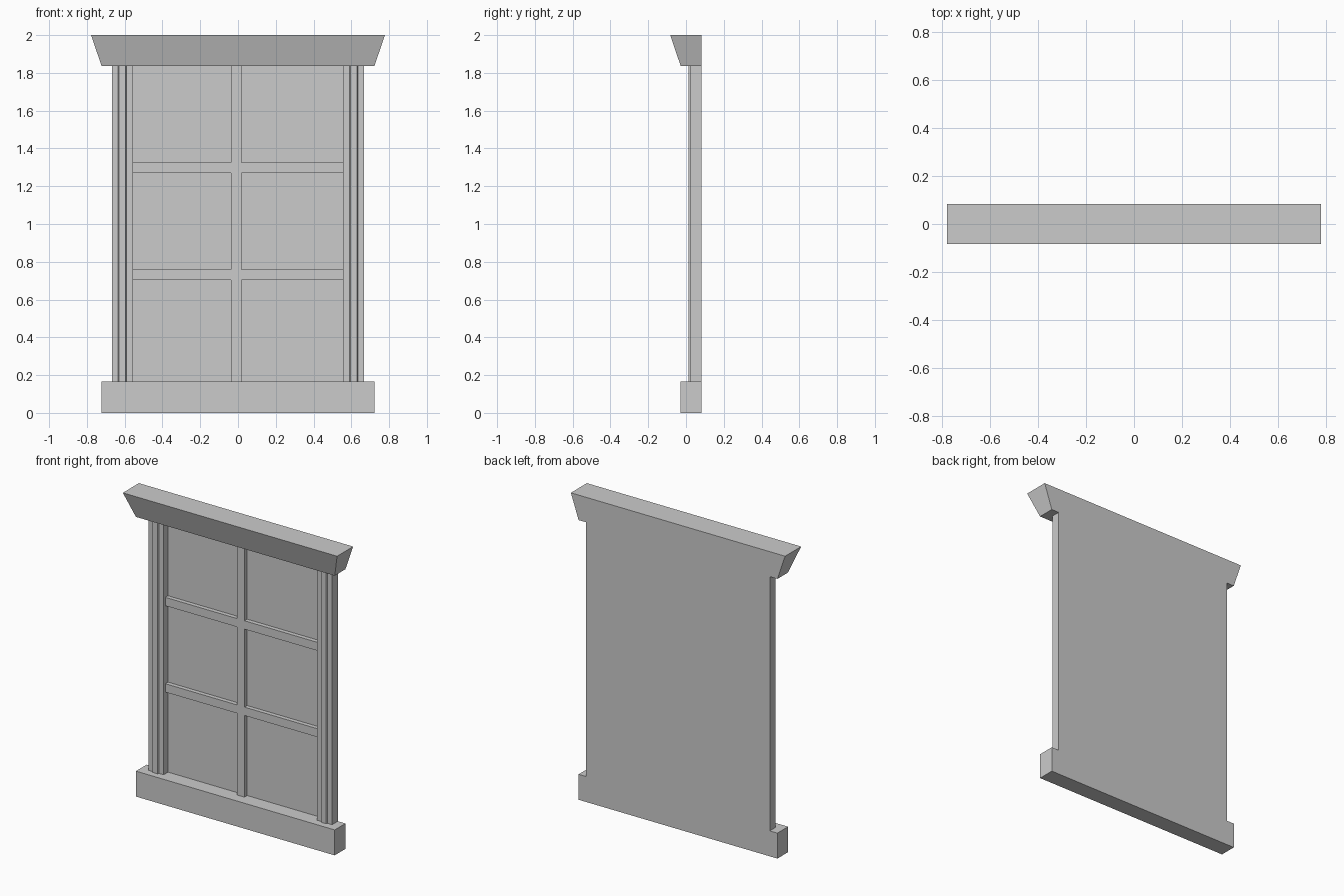
import bpy, bmesh

if "Cube" in bpy.data.objects:
    bpy.data.objects.remove(bpy.data.objects["Cube"])

BACK = 0.083          # flat back plane of the whole window
LOW, HIGH = 0.167, 1.836   # opening between sill and lintel


def finish(name, bm):
    bmesh.ops.recalc_face_normals(bm, faces=bm.faces)
    mesh = bpy.data.meshes.new(name)
    bm.to_mesh(mesh)
    bm.free()
    obj = bpy.data.objects.new(name, mesh)
    bpy.context.collection.objects.link(obj)
    return obj


def extrude_up(name, bottom, z0, z1, top=None):
    """Prism from an (x, y) profile, optionally lofted to another top profile."""
    bm = bmesh.new()
    lo = [bm.verts.new((x, y, z0)) for x, y in bottom]
    hi = [bm.verts.new((x, y, z1)) for x, y in (top or bottom)]
    bm.faces.new(lo)
    bm.faces.new(hi)
    n = len(lo)
    for i in range(n):
        j = (i + 1) % n
        bm.faces.new((lo[i], lo[j], hi[j], hi[i]))
    return finish(name, bm)


def rect(x0, x1, y0, y1):
    return [(x0, y0), (x1, y0), (x1, y1), (x0, y1)]


# Sill
extrude_up("sill", rect(-0.722, 0.722, -0.028, BACK), 0, LOW)

# Lintel, flaring forward and sideways toward the top
extrude_up("lintel", rect(-0.722, 0.722, -0.028, BACK), HIGH, 2.0,
           top=rect(-0.778, 0.778, -0.083, BACK))

# Side jambs with a raised bead, mirrored
jamb = extrude_up("side_jambs", [
    (0.557, BACK), (0.557, 0.024), (0.590, 0.024), (0.595, 0.014),
    (0.630, 0.014), (0.635, 0.024), (0.667, 0.024), (0.667, BACK)], LOW, HIGH)
jamb.modifiers.new("mirror", 'MIRROR')

# Window pane
PANE = 0.07
extrude_up("pane", rect(-0.557, 0.557, PANE, BACK), LOW, HIGH)

# Glazing bars: one upright and two rows of crossbars
BAR = 0.042
extrude_up("upright_bar", rect(-0.037, 0.018, BAR, PANE), LOW, HIGH)
for row, z in (("lower", 0.703), ("upper", 1.270)):
    for side, x0, x1 in (("left", -0.557, -0.037), ("right", 0.018, 0.557)):
        extrude_up(f"{row}_{side}_crossbar", rect(x0, x1, BAR, PANE), z, z + 0.055)
